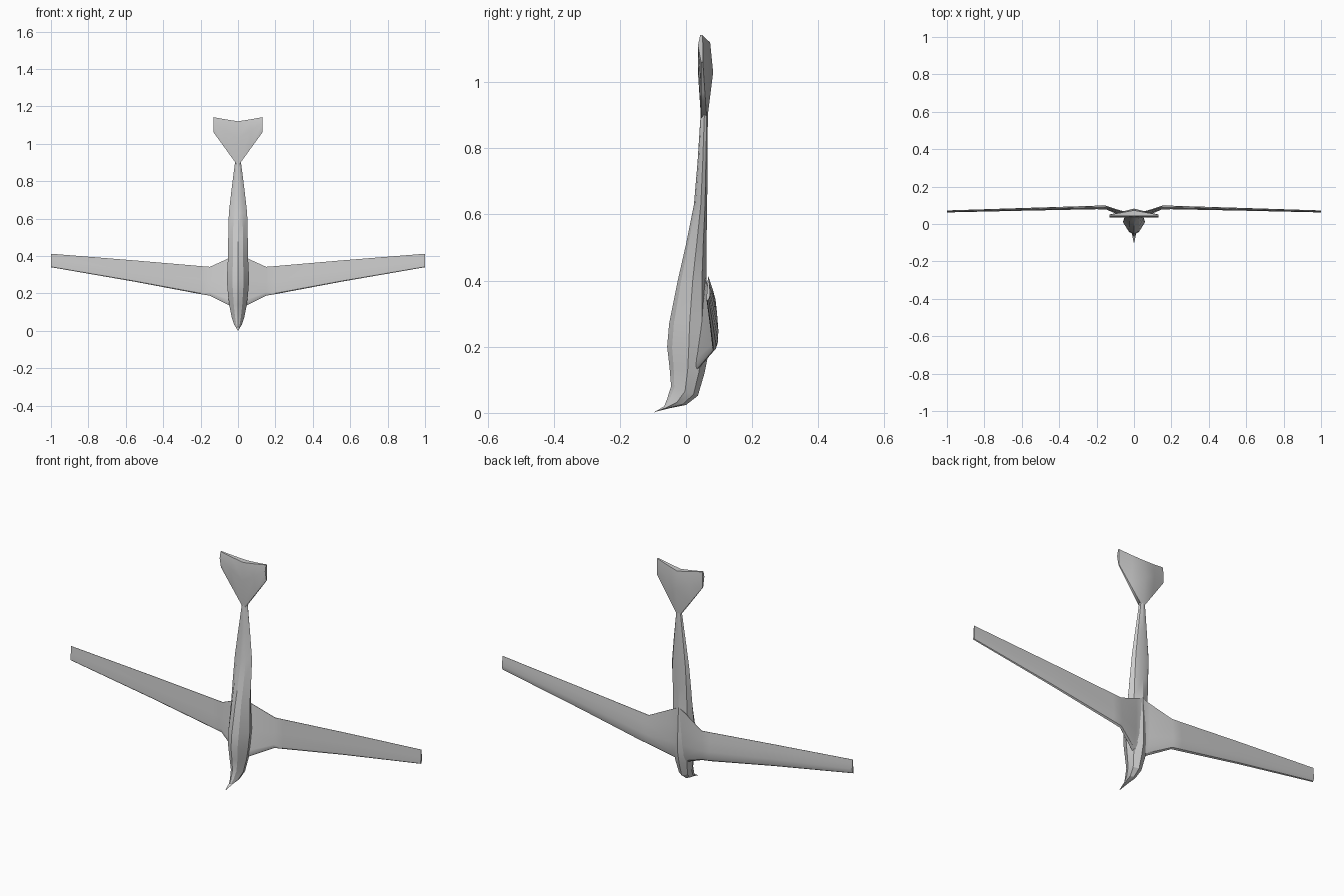
import bpy
import bmesh
import math
from mathutils import Vector

cube = bpy.data.objects.get("Cube")
if cube:
    bpy.data.objects.remove(cube, do_unlink=True)


def loft(name, rings, closed_start=True, mirror=False, angle=25):
    """Skin a row of equal-length rings and cap the ends."""
    bm = bmesh.new()
    loops = [[bm.verts.new(p) for p in ring] for ring in rings]
    n = len(loops[0])
    for a, b in zip(loops, loops[1:]):
        for i in range(n):
            j = (i + 1) % n
            bm.faces.new((a[i], a[j], b[j], b[i]))
    if closed_start:
        bm.faces.new(loops[0][::-1])
    bm.faces.new(loops[-1])
    bmesh.ops.remove_doubles(bm, verts=bm.verts, dist=0.0003)
    bmesh.ops.recalc_face_normals(bm, faces=bm.faces)
    mesh = bpy.data.meshes.new(name)
    bm.to_mesh(mesh)
    bm.free()
    obj = bpy.data.objects.new(name, mesh)
    bpy.context.collection.objects.link(obj)
    bpy.ops.object.select_all(action='DESELECT')
    obj.select_set(True)
    bpy.context.view_layer.objects.active = obj
    bpy.ops.object.shade_smooth_by_angle(angle=math.radians(angle))
    if mirror:
        obj.modifiers.new("Mirror", 'MIRROR').merge_threshold = 0.001
    return obj


# Body: belly point (y, z), back point (y, z), half width, from beak to tail
body_stations = [
    ((-0.100, 0.000), (-0.094, 0.003), 0.002),
    ((-0.066, 0.020), (-0.050, 0.014), 0.010),
    ((-0.058, 0.040), (0.000, 0.024), 0.020),
    ((-0.045, 0.080), (0.036, 0.052), 0.032),
    ((-0.050, 0.140), (0.056, 0.120), 0.045),
    ((-0.057, 0.200), (0.068, 0.180), 0.053),
    ((-0.051, 0.270), (0.068, 0.270), 0.060),
    ((-0.025, 0.400), (0.062, 0.400), 0.053),
    ((0.000, 0.510), (0.062, 0.510), 0.052),
    ((0.024, 0.630), (0.064, 0.630), 0.049),
    ((0.035, 0.760), (0.065, 0.760), 0.034),
    ((0.044, 0.900), (0.066, 0.900), 0.016),
    ((0.050, 0.960), (0.065, 0.960), 0.008),
]
half = [(0, 0), (0.5, 0.12), (1, 0.52), (0.75, 0.84), (0, 1)]
section = half + [(-w, d) for w, d in half[3:0:-1]]


def body_ring(front, back, width):
    f, b = Vector(front), Vector(back)
    return [(w * width, *f.lerp(b, d)) for w, d in section]


loft("body", [body_ring(*s) for s in body_stations])

# Wings: x, leading edge (y, z), trailing edge (y, z), thickness
wing_stations = [
    (0.00, (0.030, 0.120), (0.058, 0.410), 0.024),
    (0.04, (0.034, 0.133), (0.062, 0.392), 0.024),
    (0.15, (0.082, 0.188), (0.088, 0.342), 0.018),
    (0.20, (0.083, 0.196), (0.087, 0.346), 0.018),
    (0.55, (0.075, 0.262), (0.079, 0.376), 0.014),
    (1.00, (0.064, 0.340), (0.067, 0.412), 0.010),
]
airfoil = [(0, 0), (0.04, 0.45), (0.15, 0.72), (0.35, 0.75), (0.7, 0.45),
           (1, 0.08), (1, -0.05), (0.5, -0.15), (0.12, -0.25), (0.03, -0.2)]


def wing_ring(x, lead, trail, thick):
    a, b = Vector(lead), Vector(trail)
    ring = []
    for c, t in airfoil:
        y, z = a.lerp(b, c)
        ring.append((x, y + t * thick, z))
    return ring


loft("wings", [wing_ring(*s) for s in wing_stations], False, True, 30)

# Tail fan: x, lower z, upper z, depth of the raised back at mid chord
tail_stations = [
    (0.00, 0.880, 1.120, 0.082),
    (0.065, 0.970, 1.130, 0.066),
    (0.13, 1.060, 1.142, 0.051),
]


def tail_ring(x, low, high, back):
    mid = low + (high - low) * 0.62
    edge = 0.046 + (back - 0.046) * 0.75
    return [(x, 0.046, low), (x, 0.036, mid), (x, 0.043, high),
            (x, edge, high), (x, back, mid), (x, 0.051 + (back - 0.051) * 0.4, low)]


loft("tail", [tail_ring(*s) for s in tail_stations], False, True, 30)
